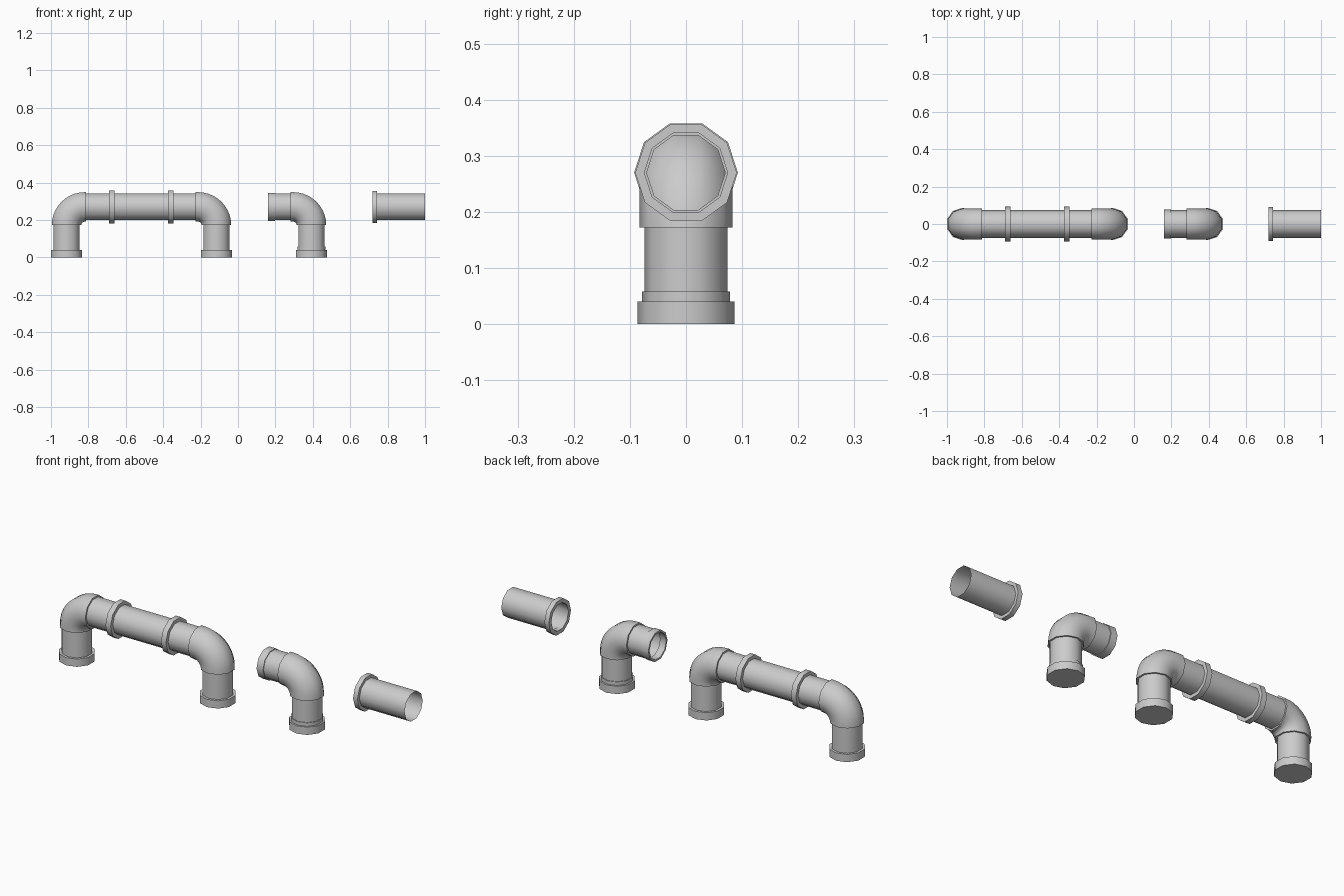
import bpy, bmesh, math
from mathutils import Vector

if "Cube" in bpy.data.objects:
    bpy.data.objects.remove(bpy.data.objects["Cube"])

SIDES = 10
AXIS_Z = 0.27      # height of the horizontal runs
PIPE = 0.0742      # pipe radius
BEND = 0.0828      # elbow sleeve radius
ARC = 0.098        # elbow centreline radius


def sweep(name, stations, cap_start=False, cap_end=False):
    """Skin decagon rings; each station is (x, z, tx, tz, radius)."""
    bm = bmesh.new()
    rings = []
    for x, z, tx, tz, r in stations:
        t = Vector((tx, 0, tz)).normalized()
        side = Vector((0, 1, 0))
        up = t.cross(side)
        rings.append([bm.verts.new(Vector((x, 0, z)) + r * (
            side * math.cos(2 * math.pi * i / SIDES) + up * math.sin(2 * math.pi * i / SIDES)))
            for i in range(SIDES)])
    for a, b in zip(rings, rings[1:]):
        for i in range(SIDES):
            j = (i + 1) % SIDES
            bm.faces.new((a[i], a[j], b[j], b[i]))
    if cap_start:
        bm.faces.new(rings[0][::-1])
    if cap_end:
        bm.faces.new(rings[-1])
    me = bpy.data.meshes.new(name)
    bm.to_mesh(me)
    bm.free()
    ob = bpy.data.objects.new(name, me)
    bpy.context.collection.objects.link(ob)
    bpy.context.view_layer.objects.active = ob
    for o in bpy.context.selected_objects:
        o.select_set(False)
    ob.select_set(True)
    bpy.ops.object.shade_smooth_by_angle(angle=math.radians(40))
    return ob


def along_x(name, profile):
    return sweep(name, [(x, AXIS_Z, 1, 0, r) for x, r in profile])


def collar(name, x0, x1, r):
    return along_x(name, [(x0, PIPE), (x0, r), (x1, r), (x1, PIPE)])


def leg(name, cx, d, reach, double_foot=False):
    """Foot, riser and elbow; d is the x direction the elbow opens to."""
    foot = [(0, 0.0868), (0.04, 0.0868)]
    if double_foot:
        foot += [(0.04, 0.078), (0.058, 0.078)]
    foot += [(foot[-1][0], PIPE), (AXIS_Z - ARC, PIPE)]
    sweep(name + "_foot_and_riser", [(cx, z, 0, 1, r) for z, r in foot], cap_start=True)

    # elbow sleeve with stepped ends
    z0 = AXIS_Z - ARC
    st = [(cx, z0, 0, 1, PIPE)]
    n = 10
    for i in range(n + 1):
        a = math.pi / 2 * i / n
        st.append((cx + d * ARC * (1 - math.cos(a)), z0 + ARC * math.sin(a),
                   d * math.sin(a), math.cos(a), BEND))
    st.append((cx + d * reach, AXIS_Z, d, 0, BEND))
    st.append((cx + d * reach, AXIS_Z, d, 0, PIPE))
    sweep(name + "_elbow", st)


# connected bridge
leg("left_leg", -0.917, 1, 0.105)
leg("middle_leg", -0.115, -1, 0.112)
along_x("bridge_pipe", [(-0.812, PIPE), (-0.227, PIPE)])
collar("bridge_collar_left", -0.69, -0.661, 0.0925)
collar("bridge_collar_right", -0.374, -0.346, 0.0925)

# loose elbow fitting
leg("loose_elbow", 0.393, -1, 0.111, double_foot=True)
along_x("loose_elbow_socket", [(0.195, 0.068), (0.16, 0.068), (0.16, 0.078),
                               (0.197, 0.078), (0.197, PIPE), (0.282, PIPE)])

# loose straight pipe with flanged end
along_x("loose_pipe", [(0.745, 0.07), (0.718, 0.07), (0.718, 0.0905),
                       (0.743, 0.0905), (0.743, PIPE), (1.0, PIPE)])
